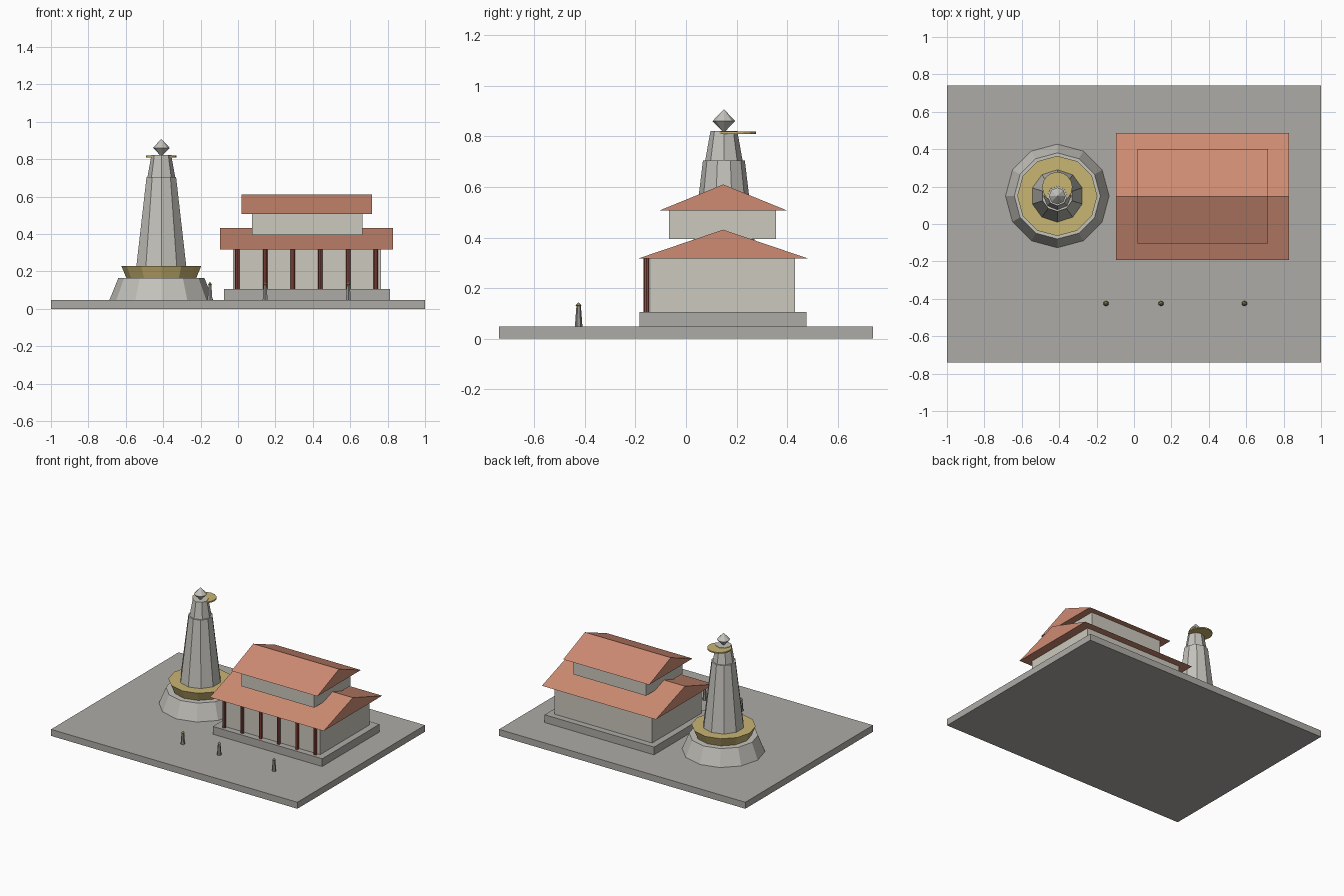
import bpy
import bmesh
from math import pi, cos, sin

if "Cube" in bpy.data.objects:
    bpy.data.objects.remove(bpy.data.objects["Cube"], do_unlink=True)


def material(name, color):
    m = bpy.data.materials.new(name)
    m.use_nodes = True
    m.diffuse_color = (*color, 1)
    m.node_tree.nodes["Principled BSDF"].inputs["Base Color"].default_value = (*color, 1)
    return m


paving = material("paving grey", (0.42, 0.41, 0.38))
stone = material("pale stone", (0.55, 0.54, 0.50))
plaster = material("cream plaster", (0.60, 0.58, 0.51))
tile = material("terracotta tile", (0.62, 0.26, 0.17))
brass = material("dull brass", (0.58, 0.46, 0.17))
lacquer = material("red lacquer", (0.30, 0.07, 0.05))
robe = material("grey robe", (0.30, 0.29, 0.28))


def finish(name, bm, mat):
    bmesh.ops.recalc_face_normals(bm, faces=bm.faces)
    mesh = bpy.data.meshes.new(name)
    bm.to_mesh(mesh)
    bm.free()
    mesh.materials.append(mat)
    obj = bpy.data.objects.new(name, mesh)
    bpy.context.collection.objects.link(obj)
    return obj


def box(name, x, y, z, mat):
    bm = bmesh.new()
    bmesh.ops.create_cube(bm, size=1)
    for v in bm.verts:
        v.co = [lo + (c + 0.5) * (hi - lo) for c, (lo, hi) in zip(v.co, (x, y, z))]
    return finish(name, bm, mat)


def gable(name, x, y, z, mat):
    """Solid ridged roof with the ridge along x."""
    bm = bmesh.new()
    section = ((y[0], z[0]), (y[1], z[0]), (sum(y) / 2, z[1]))
    ends = [[bm.verts.new((px, *p)) for p in section] for px in x]
    for end in ends:
        bm.faces.new(end)
    for i in range(3):
        j = (i + 1) % 3
        bm.faces.new((ends[0][i], ends[0][j], ends[1][j], ends[1][i]))
    return finish(name, bm, mat)


def lathe(name, centre, profile, sides, mat, start=pi / 2):
    """Faceted solid from (radius, height) pairs; a zero radius is a point."""
    bm = bmesh.new()
    rings = []
    for r, z in profile:
        angles = [start + 2 * pi * i / sides for i in range(sides if r else 1)]
        rings.append([bm.verts.new((centre[0] + r * cos(a), centre[1] + r * sin(a), z))
                      for a in angles])
    for low, high in zip(rings, rings[1:]):
        for i in range(sides):
            j = (i + 1) % sides
            corners = [low[i % len(low)], low[j % len(low)],
                       high[j % len(high)], high[i % len(high)]]
            bm.faces.new(list(dict.fromkeys(corners)))
    for ring in (rings[0], rings[-1]):
        if len(ring) > 1:
            bm.faces.new(ring)
    return finish(name, bm, mat)


# Ground slab
box("ground_slab", (-1, 1), (-0.74, 0.74), (0, 0.048), paving)

# Tower
tower = (-0.41, 0.15)
lathe("tower_base", tower, [(0.277, 0.048), (0.23, 0.165)], 12, stone)
lathe("tower_ring", tower, [(0.187, 0.165), (0.214, 0.23)], 12, brass)
lathe("tower_shaft", tower, [(0.14, 0.23), (0.083, 0.705)], 10, stone)
lathe("tower_neck", tower, [(0.074, 0.705), (0.053, 0.822)], 8, stone)
lathe("tower_disc", (-0.41, 0.197), [(0.081, 0.81), (0.081, 0.819)], 16, brass)
lathe("tower_finial", tower, [(0, 0.815), (0.045, 0.861), (0, 0.908)], 8, stone)

# Hall
box("hall_plinth", (-0.075, 0.813), (-0.185, 0.478), (0.048, 0.105), paving)
box("hall_walls", (-0.028, 0.765), (-0.14, 0.432), (0.105, 0.318), plaster)
gable("hall_roof", (-0.095, 0.83), (-0.192, 0.486), (0.316, 0.431), tile)
box("upper_walls", (0.075, 0.665), (-0.067, 0.357), (0.395, 0.509), plaster)
gable("upper_roof", (0.02, 0.717), (-0.105, 0.4), (0.507, 0.61), tile)
for i in range(6):
    lathe(f"hall_column_{i + 1}", (-0.003 + 0.148 * i, -0.156),
          [(0.012, 0.105), (0.012, 0.318)], 8, lacquer)

# Standing figures
for i, x in enumerate((-0.15, 0.145, 0.59)):
    spot = (x, -0.425)
    lathe(f"figure_body_{i + 1}", spot, [(0.015, 0.048), (0.009, 0.128)], 6, robe)
    lathe(f"figure_head_{i + 1}", spot, [(0, 0.12), (0.012, 0.132), (0, 0.144)], 6, brass)
